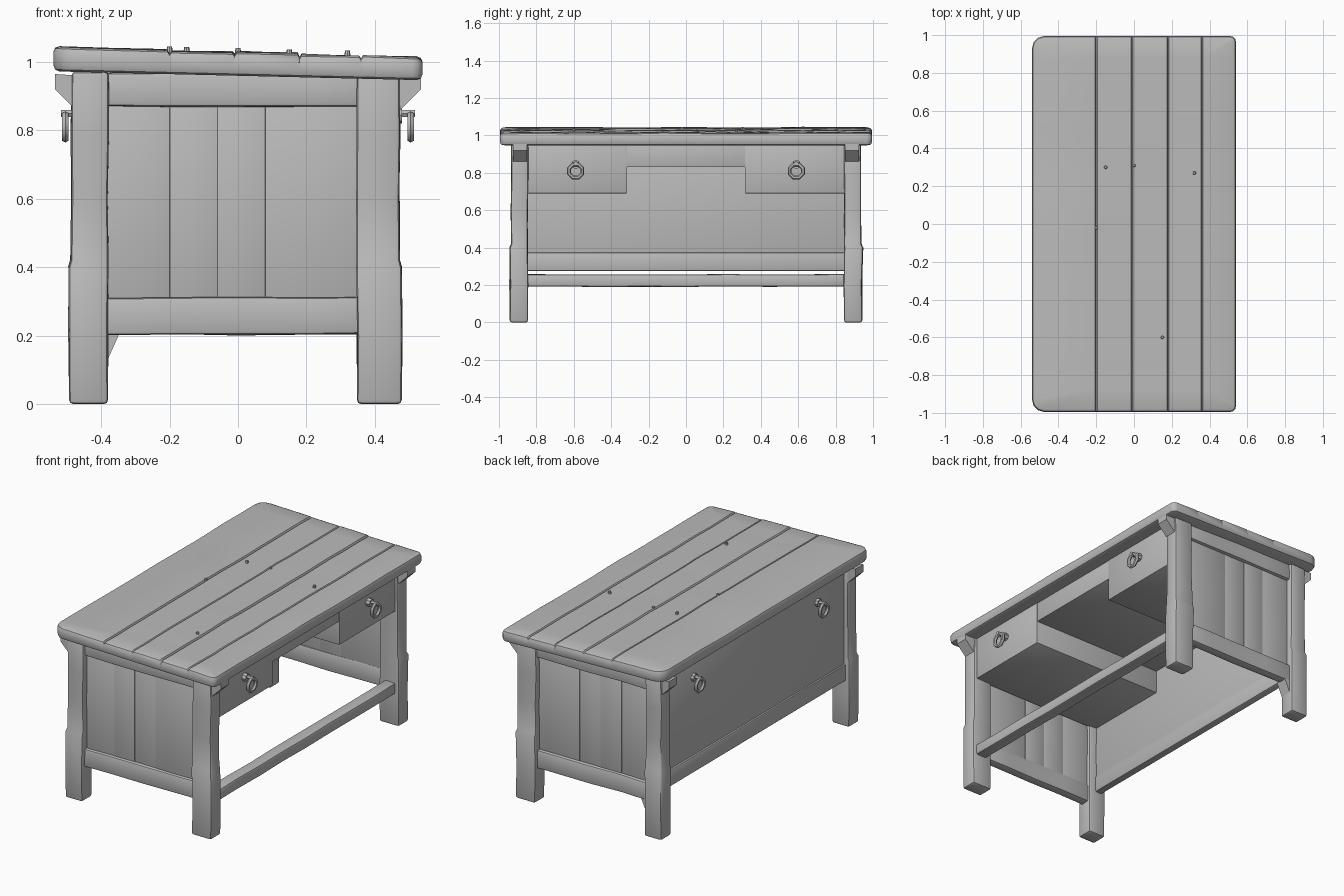
import bpy, bmesh, math, random
from mathutils import Vector, Matrix, noise

random.seed(4)
if "Cube" in bpy.data.objects:
    bpy.data.objects.remove(bpy.data.objects["Cube"])

GREY = (0.5, 0.5, 0.5, 1)
mat = bpy.data.materials.new("weathered grey")
mat.use_nodes = True
mat.diffuse_color = GREY
bsdf = next(n for n in mat.node_tree.nodes if n.type == 'BSDF_PRINCIPLED')
bsdf.inputs["Base Color"].default_value = GREY


def finish(bm, name, angle=35):
    bmesh.ops.recalc_face_normals(bm, faces=bm.faces)
    me = bpy.data.meshes.new(name)
    bm.to_mesh(me)
    bm.free()
    me.materials.append(mat)
    ob = bpy.data.objects.new(name, me)
    bpy.context.collection.objects.link(ob)
    bpy.ops.object.select_all(action='DESELECT')
    ob.select_set(True)
    bpy.context.view_layer.objects.active = ob
    bpy.ops.object.shade_smooth_by_angle(angle=math.radians(angle))
    return ob


def box_mesh(x, y, z, bevel=0.0):
    """Box spanning the three (low, high) ranges, with softened edges."""
    bm = bmesh.new()
    bmesh.ops.create_cube(bm, size=1)
    for v in bm.verts:
        v.co = [lo + (c + 0.5) * (hi - lo) for c, (lo, hi) in zip(v.co, (x, y, z))]
    if bevel:
        bmesh.ops.bevel(bm, geom=bm.edges[:], offset=bevel, segments=2,
                        profile=0.5, affect='EDGES')
    return bm


def cut(bm, axis, value):
    co, no = Vector(), Vector()
    co[axis], no[axis] = value, 1
    bmesh.ops.bisect_plane(bm, geom=bm.verts[:] + bm.edges[:] + bm.faces[:],
                           plane_co=co, plane_no=no)


def wobble(bm, amount, freq=5):
    """Hand-hewn unevenness."""
    for v in bm.verts:
        v.co += noise.noise_vector(v.co * freq) * amount


def box(name, x, y, z, bevel=0.006):
    return finish(box_mesh(x, y, z, bevel), name)


def prism(name, points, y):
    """Extrude an x-z outline between two y values."""
    bm = bmesh.new()
    face = bm.faces.new([bm.verts.new((px, y[0], pz)) for px, pz in points])
    new = bmesh.ops.extrude_face_region(bm, geom=[face])["geom"]
    bmesh.ops.translate(bm, vec=(0, y[1] - y[0], 0),
                        verts=[g for g in new if isinstance(g, bmesh.types.BMVert)])
    return finish(bm, name)


# Plank top: rounded corners, softened rim, grooved seams, slight slope
bm = box_mesh((-0.54, 0.54), (-0.995, 0.995), (0.96, 1.027))
for side, radius in ((-1, 0.065), (1, 0.03)):
    uprights = [e for e in bm.edges
                if abs(e.verts[0].co.z - e.verts[1].co.z) > 0.01
                and all(v.co.x * side > 0.535 for v in e.verts)
                and all(abs(v.co.y) > 0.99 for v in e.verts)]
    bmesh.ops.bevel(bm, geom=uprights, offset=radius, segments=3,
                    profile=0.5, affect='EDGES')
rim = [e for e in bm.edges if abs(e.verts[0].co.z - e.verts[1].co.z) < 0.001]
bmesh.ops.bevel(bm, geom=rim, offset=0.018, segments=2, profile=0.5, affect='EDGES')
seams = (-0.2, -0.01, 0.18, 0.36)
lifts = (0.004, 0.001, 0.003, -0.001, 0.0)
for s in seams:
    for d in (-0.006, 0, 0.006):
        cut(bm, 0, s + d)
for i in range(-7, 8):
    cut(bm, 1, i * 0.125)
for v in bm.verts:
    x, y, z = v.co
    if z > 0.99:
        v.co.z += lifts[sum(x > s for s in seams)]
        v.co.z += 0.006 * noise.noise(Vector((x * 6, y * 4, 0)))
        if any(abs(x - s) < 0.001 for s in seams):
            v.co.z -= 0.009
    v.co.z -= 0.024 * x
finish(bm, "plank_top", 40)

# Legs with a thicker foot block, and brackets under the top
LEG_Y = (0.845, 0.935)
for sx, side, (inner, outer) in ((-1, "right", (0.38, 0.488)), (1, "left", (0.348, 0.473))):
    for sy, end in ((-1, "front"), (1, "back")):
        xr = sorted((sx * inner, sx * outer))
        yr = sorted(sy * v for v in LEG_Y)
        bm = box_mesh(xr, yr, (0, 0.97), 0.012)
        for z in (0.2, 0.4, 0.42, 0.6, 0.78):
            cut(bm, 2, z)
        for v in bm.verts:
            if v.co.z < 0.41 and abs(v.co.x) > 0.43:
                v.co.x += sx * 0.006
            if v.co.z < 0.41 and abs(v.co.y) > 0.9:
                v.co.y += sy * 0.008
            if v.co.z > 0.05:
                v.co += noise.noise_vector(v.co * 6) * 0.006
        finish(bm, f"{end}_{side}_leg", 40)
        prism(f"{end}_{side}_bracket",
              [(sx * 0.46, 0.96), (sx * 0.535, 0.965), (sx * 0.535, 0.92), (sx * 0.475, 0.86)],
              sorted((sy * 0.85, sy * 0.925)))

# Closed ends: panel boards with a rail above and below
for sy, end in ((-1, "front"), (1, "back")):
    def yr(a, b):
        return sorted((sy * a, sy * b))
    for i, (a, b) in enumerate(((-0.4, -0.2), (-0.2, -0.06), (-0.06, 0.08), (0.08, 0.37))):
        box(f"{end}_board_{i + 1}", (a, b), yr(0.865, 0.897 + 0.002 * (i % 2)),
            (0.27, 0.9), 0.002)
    for label, z in (("upper", (0.87, 0.97)), ("lower", (0.203, 0.312))):
        bm = box_mesh((-0.4, 0.37), yr(0.86, 0.918), z, 0.01)
        for x in (-0.2, 0, 0.2):
            cut(bm, 0, x)
        wobble(bm, 0.005)
        finish(bm, f"{end}_{label}_rail", 40)

# Closed long side with a bottom strip
box("right_panel", (-0.462, -0.43), (-0.86, 0.86), (0.275, 0.965), 0.003)
box("right_strip", (-0.472, -0.425), (-0.86, 0.86), (0.275, 0.375), 0.008)

# Open long side: drawers, apron between them, foot stretcher
for sy, end in ((-1, "front"), (1, "back")):
    box(f"{end}_drawer", (-0.44, 0.455), sorted((sy * 0.315, sy * 0.86)), (0.69, 0.965), 0.004)
box("centre_apron", (-0.44, 0.452), (-0.32, 0.32), (0.83, 0.965), 0.003)
bm = box_mesh((0.385, 0.458), (-0.86, 0.86), (0.192, 0.258), 0.01)
for i in range(-3, 4):
    cut(bm, 1, i * 0.22)
wobble(bm, 0.004)
finish(bm, "foot_stretcher", 40)

# Corner brace on one foot
prism("foot_brace", [(-0.39, 0.11), (-0.39, 0.21), (-0.345, 0.21)], (0.85, 0.92))


# Ring pulls: faceted ring hanging from a peg over a small plate
def disc(bm, radius, depth, at, sides):
    m = Matrix.Translation(at) @ Matrix.Rotation(math.pi / 2, 4, 'Y')
    bmesh.ops.create_cone(bm, cap_ends=True, segments=sides, radius1=radius,
                          radius2=radius, depth=depth, matrix=m)


for sx, side in ((-1, "right"), (1, "left")):
    for sy, end in ((-1, "front"), (1, "back")):
        bm = bmesh.new()
        y = sy * 0.59
        rows = []
        for i in range(8):
            a = math.tau * (i + 0.5) / 8
            row = []
            for j in range(6):
                b = math.tau * j / 6
                r = 0.038 + 0.011 * math.cos(b)
                row.append(bm.verts.new((sx * 0.505 + 0.011 * math.sin(b),
                                         y + r * math.cos(a), 0.81 + r * math.sin(a))))
            rows.append(row)
        for i in range(8):
            p, q = rows[i], rows[(i + 1) % 8]
            for j in range(6):
                k = (j + 1) % 6
                bm.faces.new((p[j], q[j], q[k], p[k]))
        disc(bm, 0.024, 0.03, (sx * 0.465, y, 0.845), 8)
        disc(bm, 0.012, 0.065, (sx * 0.485, y, 0.85), 6)
        finish(bm, f"{end}_{side}_ring_pull", 40)

# Nail heads standing proud of the top
for i, (x, y) in enumerate(((-0.15, 0.3), (0, 0.31), (0.32, 0.27), (-0.2, -0.02), (0.15, -0.6))):
    bm = bmesh.new()
    bmesh.ops.create_cone(bm, cap_ends=True, segments=8, radius1=0.012, radius2=0.007,
                          depth=0.03, matrix=Matrix.Translation((x, y, 1.026 - 0.024 * x)))
    finish(bm, f"nail_head_{i + 1}")
